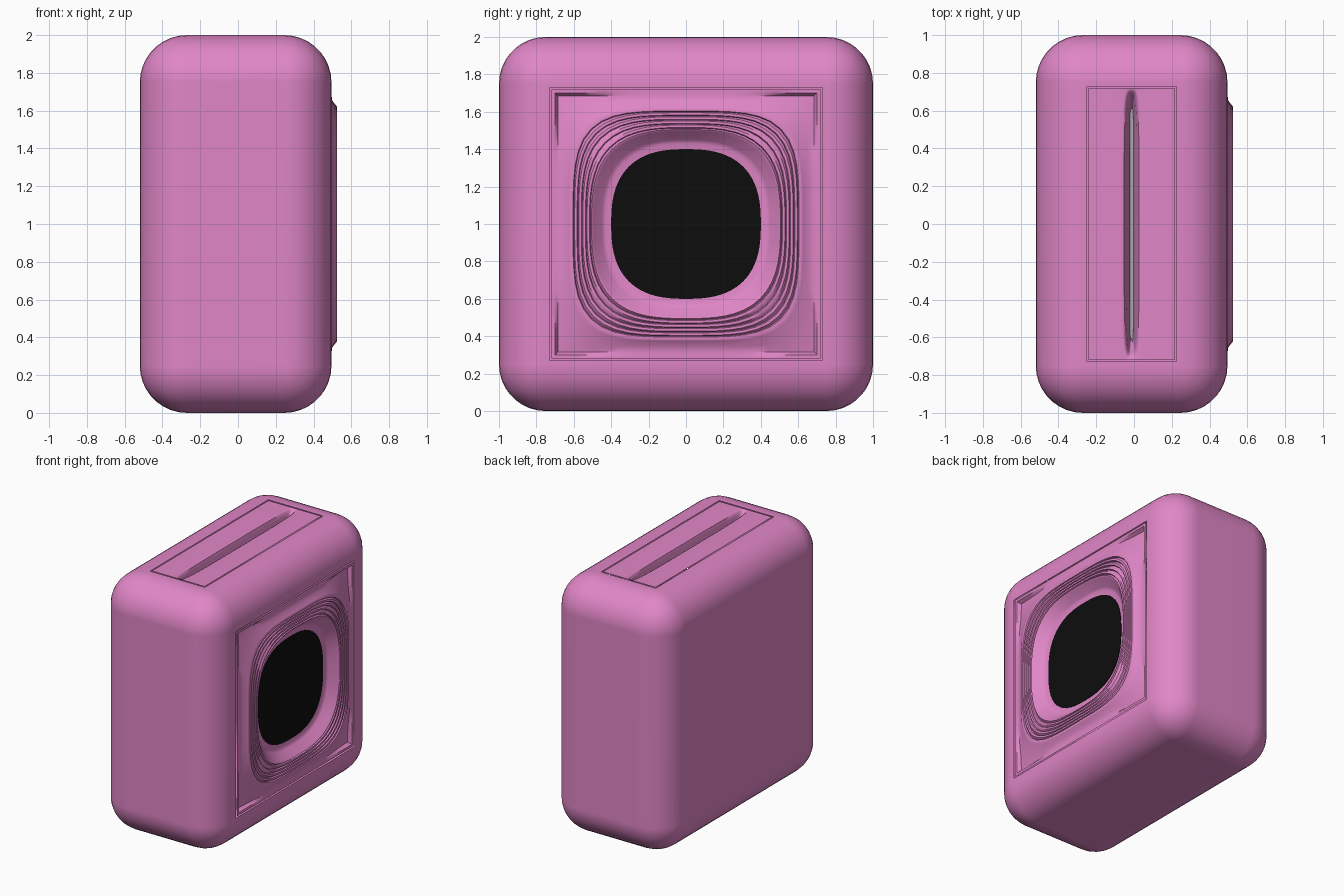
import bpy, bmesh, math
from mathutils import Vector

cube = bpy.data.objects.get("Cube")
if cube:
    bpy.data.objects.remove(cube, do_unlink=True)


def material(name, color):
    m = bpy.data.materials.new(name)
    m.use_nodes = True
    m.diffuse_color = (*color, 1)
    m.node_tree.nodes["Principled BSDF"].inputs["Base Color"].default_value = (*color, 1)
    return m


pink = material("pink", (0.75, 0.24, 0.57))
black = material("black", (0.004, 0.004, 0.004))
grey = material("grey", (0.4, 0.4, 0.4))

STEPS = 64
CX = -0.0125            # body centre in x
HALF = Vector((0.5075, 1.0, 1.0))
ROUND = 0.25


def to_side(u, v, h):
    return (h, u, v + 1)


def to_top(u, v, h):
    return (u + CX, v, h)


def outline(a, b, n, h, place, dip=0.0):
    """Superellipse outline; n = 0 gives a rectangle, dip sinks its corners."""
    pts = []
    for i in range(STEPS):
        t = 2 * math.pi * i / STEPS
        c, s = math.cos(t), math.sin(t)
        if n:
            r = (abs(c) ** n + abs(s) ** n) ** (-1 / n)
        else:
            r = 1 / max(abs(c), abs(s))
        pts.append(place(a * r * c, b * r * s, h - dip * abs(math.sin(2 * t)) ** 10))
    return pts


def loft(bm, outlines, cap=False):
    rings = [[bm.verts.new(p) for p in pts] for pts in outlines]
    for outer, inner in zip(rings, rings[1:]):
        for i in range(STEPS):
            j = (i + 1) % STEPS
            bm.faces.new((outer[i], outer[j], inner[j], inner[i]))
    if cap:
        bm.faces.new(rings[-1])


def finish(bm, name, mat, weighted=False):
    me = bpy.data.meshes.new(name)
    bm.to_mesh(me)
    bm.free()
    me.materials.append(mat)
    for p in me.polygons:
        p.use_smooth = True
    me.set_sharp_from_angle(angle=math.radians(40))
    ob = bpy.data.objects.new(name, me)
    bpy.context.collection.objects.link(ob)
    if weighted:
        mod = ob.modifiers.new("even_shading", 'WEIGHTED_NORMAL')
        mod.keep_sharp = True
    return ob


# Rounded body
bm = bmesh.new()
bmesh.ops.create_cube(bm, size=2)
for v in bm.verts:
    v.co = Vector(v.co[k] * HALF[k] for k in range(3)) + Vector((CX, 0, 1))
bmesh.ops.bevel(bm, geom=bm.edges[:], offset=ROUND, segments=9, profile=0.5, affect='EDGES')

# Open the lens side and the top inside a narrow flat border
RIM = 0.03
bm.normal_update()
flats = []
for axis in (Vector((1, 0, 0)), Vector((0, 0, 1))):
    side = [f for f in bm.faces if f.normal.dot(axis) > 0.999]
    flats.append(max(side, key=lambda f: f.calc_area()))
bmesh.ops.inset_individual(bm, faces=flats, thickness=RIM)
bmesh.ops.delete(bm, geom=flats, context='FACES')

# Lens surround: square panel, raised ridges, sunken dish
FACE, RIDGE = HALF.x + CX, 0.525
edge = 1 - ROUND - RIM
rings = [(edge, 0, FACE, 0), (0.7, 0, FACE, 0), (0.685, 0, FACE, 0.03),
         (0.655, 7, FACE + 0.003, 0.012), (0.625, 4.2, RIDGE - 0.004, 0)]
for k in range(5):
    s, n = 0.617 - 0.022 * k, 4 - 0.25 * k
    rings += [(s, n, RIDGE, 0), (s - 0.013, n, RIDGE, 0), (s - 0.0175, n, RIDGE - 0.012, 0)]
rings += [(0.505, 2.9, RIDGE, 0), (0.495, 2.8, 0.518, 0), (0.45, 2.7, 0.465, 0),
          (0.43, 2.6, 0.456, 0), (0.395, 2.6, 0.452, 0)]
loft(bm, [outline(s, s, n, h, to_side, dip) for s, n, h, dip in rings])

# Tapered slot in the top
slot = [(HALF.x - ROUND - RIM, edge, 0, 2.0), (0.055, 0.715, 4, 2.0), (0.04, 0.70, 4, 1.992),
        (0.03, 0.68, 4, 1.965), (0.018, 0.64, 5, 1.9), (0.009, 0.61, 6, 1.87)]
loft(bm, [outline(a, b, n, h, to_top) for a, b, n, h in slot])
finish(bm, "body", pink, weighted=True)

# Lens disc
bm = bmesh.new()
loft(bm, [outline(0.4, 0.4, 2.6, 0.45, to_side), outline(0.4, 0.4, 2.6, 0.456, to_side)], cap=True)
finish(bm, "lens", black)

# Strip at the bottom of the slot
bm = bmesh.new()
loft(bm, [outline(0.012, 0.615, 6, 1.865, to_top), outline(0.01, 0.61, 6, 1.875, to_top)], cap=True)
finish(bm, "slot_strip", grey)
